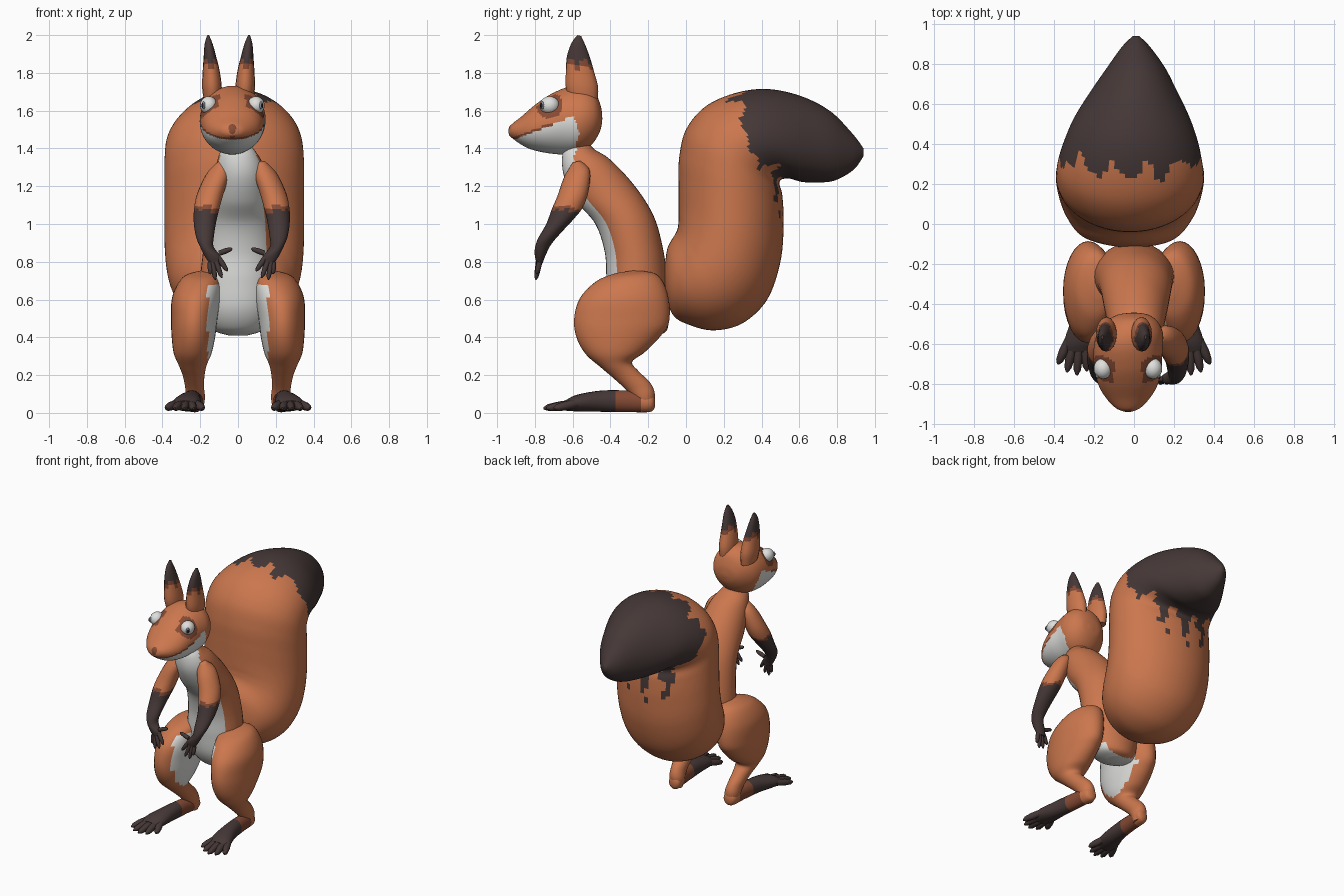
import bpy, bmesh, math
from mathutils import Vector

if "Cube" in bpy.data.objects:
    bpy.data.objects.remove(bpy.data.objects["Cube"])


def material(name, rgb):
    m = bpy.data.materials.new(name)
    m.use_nodes = True
    m.diffuse_color = (*rgb, 1)
    bsdf = m.node_tree.nodes["Principled BSDF"]
    bsdf.inputs["Base Color"].default_value = (*rgb, 1)
    bsdf.inputs["Roughness"].default_value = 0.8
    return m


ORANGE, DARK, WHITE, RUSSET, BLACK, GREY = range(6)
PALETTE = [material("orange fur", (.60, .185, .075)), material("dark brown fur", (.06, .04, .038)),
           material("white fur", (.74, .74, .72)), material("russet", (.24, .07, .035)),
           material("pupil black", (.01, .01, .015)), material("iris grey", (.22, .25, .30))]


def finish(name, bm, rule):
    """Turn a bmesh into a smooth object whose faces are coloured by a rule."""
    bmesh.ops.recalc_face_normals(bm, faces=bm.faces)
    used = sorted({rule(f) for f in bm.faces})
    for f in bm.faces:
        f.material_index = used.index(rule(f))
    me = bpy.data.meshes.new(name)
    bm.to_mesh(me)
    bm.free()
    for i in used:
        me.materials.append(PALETTE[i])
    ob = bpy.data.objects.new(name, me)
    bpy.context.collection.objects.link(ob)
    bpy.ops.object.select_all(action='DESELECT')
    ob.select_set(True)
    bpy.context.view_layer.objects.active = ob
    bpy.ops.object.shade_smooth_by_angle(angle=math.radians(50))
    return ob


def spline(rows, steps):
    out = []
    for i in range(len(rows) - 1):
        a, b, c, d = (rows[max(0, min(len(rows) - 1, i + k))] for k in (-1, 0, 1, 2))
        for j in range(steps):
            t = j / steps
            out.append([q + .5 * t * (r - p + t * (2*p - 5*q + 4*r - s + t * (3*(q - r) + s - p)))
                        for p, q, r, s in zip(a, b, c, d)])
    return out + [list(rows[-1])]


def loft(name, rows, rule, side=1, shift=0, segs=20, steps=4):
    """Rows are x, first edge (y, z), second edge (y, z), half width in x."""
    bm = bmesh.new()
    rings = []
    for x, ay, az, by, bz, w in spline(rows, steps):
        c, u = Vector((x, (ay + by) / 2, (az + bz) / 2)), Vector((0, (ay - by) / 2, (az - bz) / 2))
        ring = []
        for k in range(segs):
            a = math.tau * k / segs
            p = c + u * math.cos(a) + Vector((w * math.sin(a), 0, 0))
            ring.append(bm.verts.new((side * p.x + shift, p.y, p.z)))
        rings.append(ring)
    for r, q in zip(rings, rings[1:]):
        for k in range(segs):
            bm.faces.new((r[k], r[k - 1], q[k - 1], q[k]))
    bm.faces.new(rings[0])
    bm.faces.new(rings[-1])

    def colour(f):
        p = f.calc_center_median()
        return rule(Vector(((p.x - shift) * side, p.y, p.z)))
    return finish(name, bm, colour)


def digit(name, a, b, r):
    """Tapered finger or toe with a rounded middle joint."""
    a, b = Vector(a), Vector(b)
    bm = bmesh.new()
    axis = (b - a).normalized()
    u = axis.orthogonal().normalized()
    v = axis.cross(u)
    rings = [[bm.verts.new(a.lerp(b, t) + (u * math.cos(k * math.tau / 8) + v * math.sin(k * math.tau / 8)) * r * s)
              for k in range(8)] for t, s in ((0, 1), (.5, 1.05), (.85, .8), (1, .25))]
    for p, q in zip(rings, rings[1:]):
        for k in range(8):
            bm.faces.new((p[k], p[k - 1], q[k - 1], q[k]))
    bm.faces.new(rings[0])
    bm.faces.new(rings[-1])
    return finish(name, bm, lambda f: DARK)


def ball(name, loc, scale, colour):
    bm = bmesh.new()
    bmesh.ops.create_uvsphere(bm, u_segments=20, v_segments=12, radius=1)
    for v in bm.verts:
        v.co = Vector(loc) + Vector([c * s for c, s in zip(v.co, scale)])
    return finish(name, bm, lambda f: colour)


# Tail: curls up behind the back, ragged dark tip
def tail_colour(p):
    jag = .05 * math.sin(p.x * 38 + 2.3) + .025 * math.sin(p.x * 67 + p.z * 30)
    return DARK if p.y + .45 * (p.z - 1.24) + jag > .46 else ORANGE


loft("tail", [
    (-.01, -.12, .72, -.12, .66, .03), (-.01, -.11, .80, -.07, .52, .17), (-.02, -.095, .88, .02, .465, .26),
    (-.02, -.05, .96, .15, .437, .32), (-.02, -.04, 1.01, .30, .475, .35), (-.02, -.04, 1.06, .43, .6, .365),
    (-.02, -.04, 1.12, .50, .8, .37), (-.02, -.04, 1.23, .517, 1.0, .37), (-.02, -.035, 1.36, .51, 1.15, .37),
    (-.02, .0, 1.5, .495, 1.21, .368), (-.02, .1, 1.62, .505, 1.235, .36), (-.015, .25, 1.69, .55, 1.24, .335),
    (-.01, .42, 1.715, .62, 1.222, .29), (0, .6, 1.68, .72, 1.22, .215), (.01, .76, 1.6, .8, 1.235, .145),
    (.01, .88, 1.48, .89, 1.29, .07), (.01, .94, 1.4, .94, 1.36, .015)], tail_colour, segs=72, steps=8)


# Torso: leaning forward with a white front
TORSO = [
    (-.01, -.63, 1.43, -.52, 1.45, .05), (0, -.655, 1.36, -.49, 1.40, .095), (.01, -.645, 1.25, -.40, 1.34, .13),
    (.01, -.58, 1.12, -.27, 1.2, .155), (.01, -.48, 1.0, -.17, 1.04, .175), (.005, -.43, .85, -.12, .86, .19),
    (0, -.42, .7, -.10, .7, .2), (0, -.40, .55, -.09, .55, .19), (0, -.34, .45, -.1, .44, .14),
    (0, -.26, .41, -.15, .41, .05)]


def torso_colour(p):
    rows = [r for r in TORSO if r[2] >= p.z] or TORSO[:1]
    top = rows[-1]
    low = TORSO[min(TORSO.index(top) + 1, len(TORSO) - 1)]
    t = (top[2] - p.z) / max(top[2] - low[2], .01)
    front = top[1] + (low[1] - top[1]) * min(max(t, 0), 1)
    return WHITE if p.y < front + .065 and abs(p.x) < .16 or p.z < .47 and p.y < -.14 else ORANGE


loft("torso", TORSO, torso_colour, segs=36, steps=8)


# Head: pointed muzzle, white jaw, dark mouth line
def head_colour(p):
    lip = 1.447 + .37 * (p.y + .93)
    if p.y > -.565 - .3 * abs(p.z - 1.48):
        return ORANGE
    if p.y < -.70 and abs(p.z - lip) < .007:
        return RUSSET
    if (p.y + .722) ** 2 + (p.z - 1.628) ** 2 < .07 ** 2 and abs(p.x) > .07:
        return RUSSET
    return WHITE if p.z < lip else ORANGE


HEAD_X = -.03
loft("head", [
    (0, -.937, 1.505, -.937, 1.47, .02), (0, -.92, 1.53, -.92, 1.455, .06), (0, -.87, 1.57, -.88, 1.425, .105),
    (0, -.8, 1.63, -.82, 1.395, .145), (0, -.72, 1.685, -.73, 1.375, .167), (0, -.62, 1.727, -.64, 1.368, .172),
    (.01, -.54, 1.727, -.56, 1.38, .165), (.02, -.48, 1.69, -.5, 1.42, .13), (.025, -.45, 1.62, -.46, 1.48, .08),
    (.03, -.443, 1.56, -.445, 1.53, .02)], head_colour, shift=HEAD_X, segs=64, steps=9)
ball("nose", (HEAD_X, -.915, 1.492), (.038, .025, .038), RUSSET)


# Colour rules for the limbs
def ear_colour(p):
    edge = 1.86 + .02 * math.sin(p.y * 90)
    return DARK if p.z > edge else RUSSET if p.z > edge - .03 else ORANGE


def arm_colour(p):
    edge = 1.075 + .015 * math.sin(p.x * 110 + p.y * 80)
    return DARK if p.z < edge else RUSSET if p.z < edge + .02 else ORANGE


def leg_colour(p):
    return WHITE if p.x < .16 and .25 < p.z < .68 and p.y < -.16 else ORANGE


def foot_colour(p):
    return DARK if p.y < -.36 else RUSSET if p.y < -.25 else ORANGE


ARM_X = .02
for side, word in ((1, "left"), (-1, "right")):
    # Ears
    loft(word + "_ear", [
        (.085, -.62, 1.66, -.47, 1.64, .045), (.088, -.637, 1.73, -.465, 1.72, .052),
        (.092, -.635, 1.82, -.485, 1.80, .045), (.098, -.63, 1.89, -.505, 1.87, .034),
        (.105, -.605, 1.96, -.53, 1.94, .022), (.108, -.575, 2.0, -.555, 1.995, .006)],
        ear_colour, side, -.05, segs=16, steps=5)
    # Eyes
    eye = Vector((HEAD_X + side * .125, -.722, 1.628))
    ball(word + "_eye", eye, (.046, .052, .048), WHITE)
    look = Vector((side * .62, -.78, 0)).normalized()
    spot = eye + Vector((look.x * .043, look.y * .047, 0))
    ball(word + "_iris", spot, (.011, .013, .02), GREY)
    ball(word + "_pupil", spot + look * .006, (.008, .009, .014), BLACK)
    # Arms
    loft(word + "_arm", [
        (.10, -.6, 1.325, -.56, 1.335, .025), (.125, -.645, 1.25, -.51, 1.285, .06),
        (.165, -.68, 1.15, -.515, 1.18, .07), (.185, -.71, 1.08, -.545, 1.09, .068),
        (.195, -.74, 1.0, -.60, 1.02, .06), (.195, -.785, .92, -.665, .95, .048),
        (.185, -.80, .87, -.715, .89, .036), (.155, -.80, .83, -.745, .83, .042),
        (.14, -.79, .79, -.76, .79, .03)], arm_colour, side, ARM_X, segs=18, steps=6)
    for n, tip in enumerate([(.05, -.775, .87), (.075, -.79, .75), (.105, -.795, .715), (.14, -.795, .705),
                             (.165, -.79, .735)]):
        root = (.12 + .012 * n, -.775, .845 - .012 * n)
        digit(f"{word}_finger_{n + 1}", *[(side * p[0] + ARM_X, p[1], p[2]) for p in (root, tip)], .014)
    # Legs
    loft(word + "_leg", [
        (.18, -.37, .74, -.27, .755, .03), (.195, -.47, .70, -.15, .73, .1), (.22, -.56, .61, -.095, .62, .128),
        (.232, -.592, .5, -.09, .48, .122), (.236, -.58, .4, -.14, .40, .115), (.24, -.53, .31, -.22, .32, .1),
        (.24, -.45, .24, -.285, .27, .075), (.235, -.38, .18, -.25, .22, .058), (.23, -.31, .115, -.19, .16, .05),
        (.225, -.27, .06, -.165, .1, .05), (.22, -.25, .015, -.175, .02, .035)], leg_colour, side, 0, 32, 6)
    # Feet
    loft(word + "_foot", [
        (.22, -.165, .08, -.165, .03, .02), (.225, -.19, .105, -.19, .005, .045), (.235, -.3, .118, -.3, .004, .045),
        (.25, -.45, .118, -.45, .006, .055), (.272, -.58, .095, -.58, .008, .075),
        (.282, -.64, .065, -.64, .012, .06)], foot_colour, side)
    for n, (x, y) in enumerate([(.185, -.69), (.235, -.735), (.285, -.755), (.335, -.74), (.38, -.70)]):
        digit(f"{word}_toe_{n + 1}", (side * (.225 + .025 * n), -.58, .05), (side * x, y, .024), .023)
